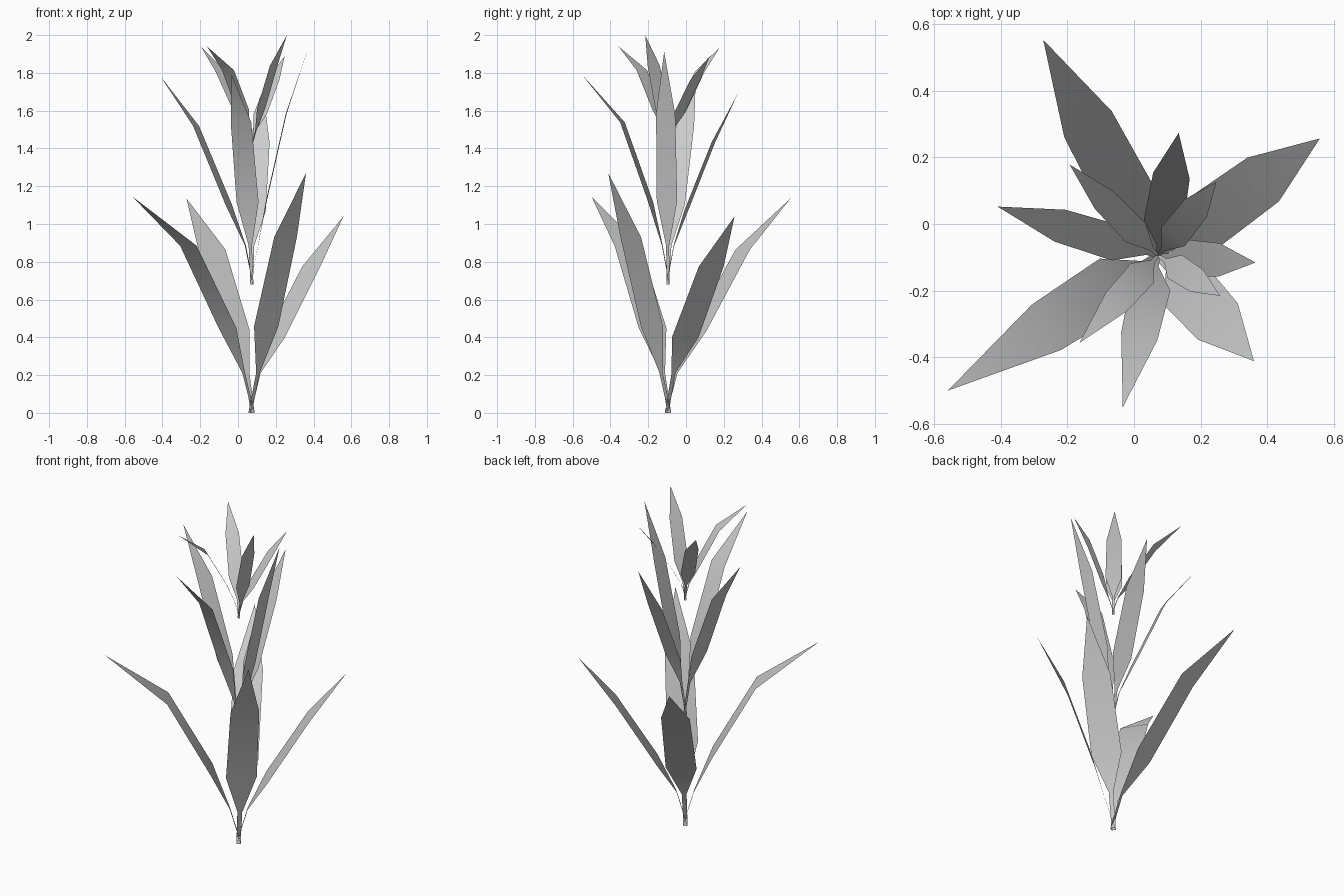
import bpy
import bmesh
from math import radians
from mathutils import Matrix, Vector

cube = bpy.data.objects.get("Cube")
if cube:
    bpy.data.objects.remove(cube, do_unlink=True)

# One flat grey for all the foliage
grey = bpy.data.materials.new("leaf_grey")
grey.use_nodes = True
COLOR = (0.6, 0.6, 0.6, 1)
grey.diffuse_color = COLOR
grey.node_tree.nodes["Principled BSDF"].inputs["Base Color"].default_value = COLOR

STEM = Vector((0.072, -0.095, 0))

# Each leaf: heading in degrees, then (reach, height) at the lower blade,
# upper blade and tip
LEAVES = {
    "long_leaf": (178.2, (0.152, 0.45), (0.398, 0.885), (0.75, 1.145)),
    "low_leaf": (1.4, (0.155, 0.40), (0.39, 0.775), (0.60, 1.04)),
    "arching_leaf": (83.5, (0.185, 0.436), (0.448, 0.865), (0.734, 1.135)),
    "upright_leaf": (277.8, (0.115, 0.458), (0.267, 0.93), (0.428, 1.27)),
}

# Each tier: base height, turn in degrees, scale
TIERS = {
    "lower": (0.0, 34.5, (1, 1, 1)),
    "middle": (0.68, 78.9, (0.623, 0.687, 0.97)),
    "top": (1.39, 50.0, (0.47, 0.52, 0.48)),
}


def build_leaf(name, heading, blade, shoulder, tip, placement):
    """Thin ribbon leaf: narrow stalk, wide blade, pointed tip."""
    bm = bmesh.new()
    sections = [((-0.012, 0.0), 0.012), ((0.05, 0.212), 0.013),
                (blade, 0.087), (shoulder, 0.081)]
    rows = [[bm.verts.new((r, side * half, z)) for side in (-1, 1)]
            for (r, z), half in sections]
    for low, high in zip(rows, rows[1:]):
        bm.faces.new((low[0], low[1], high[1], high[0]))
    point = bm.verts.new((tip[0], 0, tip[1]))
    bm.faces.new((rows[-1][0], rows[-1][1], point))
    bm.transform(placement @ Matrix.Rotation(radians(heading), 4, "Z"))
    for face in bm.faces:
        face.smooth = True
    bm.normal_update()
    mesh = bpy.data.meshes.new(name)
    bm.to_mesh(mesh)
    bm.free()
    mesh.materials.append(grey)
    bpy.context.collection.objects.link(bpy.data.objects.new(name, mesh))


# Stack the tiers, each a turned and shrunken copy of the same four leaves
for tier, (base, turn, scale) in TIERS.items():
    placement = (Matrix.Translation(STEM + Vector((0, 0, base)))
                 @ Matrix.Rotation(radians(turn), 4, "Z")
                 @ Matrix.Diagonal((*scale, 1)))
    for leaf, shape in LEAVES.items():
        build_leaf(f"{tier}_{leaf}", *shape, placement)
